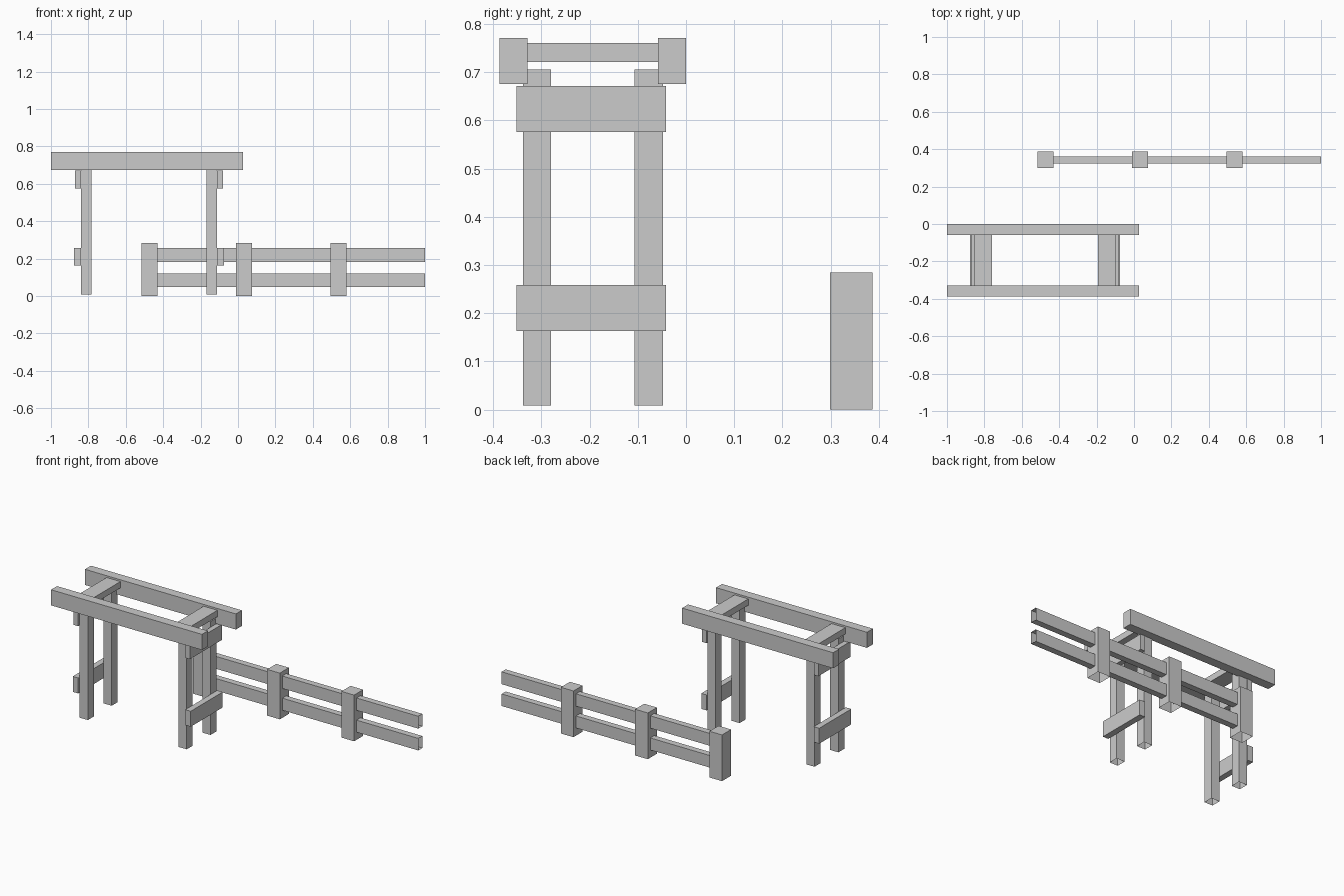
import bpy
import bmesh
from mathutils import Vector

if "Cube" in bpy.data.objects:
    bpy.data.objects.remove(bpy.data.objects["Cube"])


def box(name, x, y, z, open_dirs=()):
    """Box from (min, max) ranges; faces pointing along open_dirs are left off."""
    bm = bmesh.new()
    bmesh.ops.create_cube(bm, size=1)
    bm.normal_update()
    gone = [f for f in bm.faces
            if any(f.normal.dot(Vector(d)) > 0.9 for d in open_dirs)]
    bmesh.ops.delete(bm, geom=gone, context='FACES')
    for v in bm.verts:
        v.co = [(r[0] + r[1]) / 2 + c * abs(r[1] - r[0])
                for r, c in zip((x, y, z), v.co)]
    mesh = bpy.data.meshes.new(name)
    bm.to_mesh(mesh)
    bm.free()
    obj = bpy.data.objects.new(name, mesh)
    bpy.context.collection.objects.link(obj)
    return obj


DOWN, LEFT, RIGHT = (0, 0, -1), (-1, 0, 0), (1, 0, 0)

# Long top beams of the rack
for side, y in (("front", (-0.387, -0.329)), ("back", (-0.058, 0.0))):
    box(side + "_top_beam", (-1.0, 0.026), y, (0.675, 0.771))

# Two mirrored trestles
CENTRE = -0.476
for side, s in (("left", -1), ("right", 1)):
    def span(a, b):
        return tuple(sorted((CENTRE + s * a, CENTRE + s * b)))

    for end, y in (("front", (-0.338, -0.28)), ("back", (-0.107, -0.048))):
        box(f"{side}_{end}_leg", span(0.308, 0.364), y, (0.009, 0.706), [DOWN])
    box(side + "_cross_bar", span(0.283, 0.377), (-0.33, -0.057), (0.721, 0.76))
    box(side + "_upper_brace", span(0.364, 0.395), (-0.352, -0.041), (0.576, 0.671))
    box(side + "_lower_brace", span(0.364, 0.401), (-0.352, -0.041), (0.163, 0.258))

# Fence: three posts, each followed by two hollow rails
PITCH = 0.505
for i in range(3):
    x = -0.516 + i * PITCH
    box(f"fence_post_{i + 1}", (x, x + 0.086), (0.299, 0.387), (0.0, 0.284), [DOWN])
    for level, z in (("lower", (0.047, 0.121)), ("upper", (0.181, 0.257))):
        box(f"{level}_rail_{i + 1}", (x + 0.086, x + PITCH + 0.001),
            (0.323, 0.362), z, [LEFT, RIGHT])
